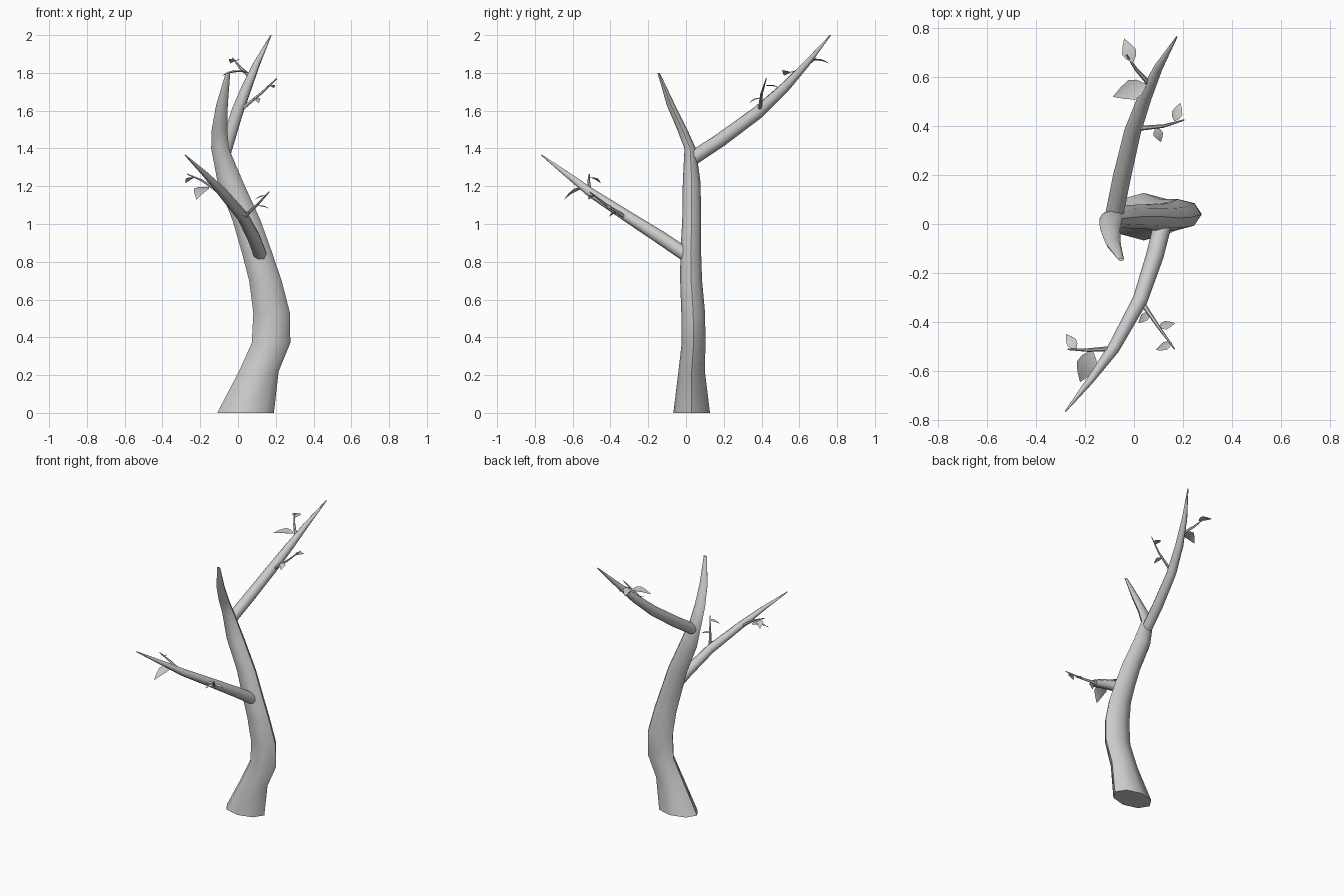
import bpy
import bmesh
import math
from mathutils import Vector

if "Cube" in bpy.data.objects:
    bpy.data.objects.remove(bpy.data.objects["Cube"], do_unlink=True)

grey = bpy.data.materials.new("bark_grey")
grey.use_nodes = True
grey.diffuse_color = (0.6, 0.6, 0.6, 1)
grey.node_tree.nodes["Principled BSDF"].inputs["Base Color"].default_value = (0.6, 0.6, 0.6, 1)


def finish(bm, name, angle):
    bmesh.ops.recalc_face_normals(bm, faces=bm.faces)
    mesh = bpy.data.meshes.new(name)
    bm.to_mesh(mesh)
    bm.free()
    mesh.materials.append(grey)
    ob = bpy.data.objects.new(name, mesh)
    bpy.context.collection.objects.link(ob)
    bpy.ops.object.select_all(action="DESELECT")
    ob.select_set(True)
    bpy.context.view_layer.objects.active = ob
    bpy.ops.object.shade_smooth_by_angle(angle=math.radians(angle))


def skin(name, rings, angle=50):
    """Bridge a list of rings of points and cap both ends."""
    bm = bmesh.new()
    loops = [[bm.verts.new(p) for p in ring] for ring in rings]
    n = len(loops[0])
    for a, b in zip(loops, loops[1:]):
        for i in range(n):
            j = (i + 1) % n
            bm.faces.new((a[i], a[j], b[j], b[i]))
    bm.faces.new(loops[0])
    bm.faces.new(loops[-1])
    finish(bm, name, angle)


def limb(name, points, radii, sides):
    """Tapered tube whose rings stand square to the path."""
    pts = [Vector(p) for p in points]
    rings = []
    for k, (p, r) in enumerate(zip(pts, radii)):
        d = (pts[min(k + 1, len(pts) - 1)] - pts[max(k - 1, 0)]).normalized()
        u = d.cross(Vector((0, 0, 1))).normalized()
        v = u.cross(d)
        turns = [math.tau * i / sides for i in range(sides)]
        rings.append([p + (u * math.cos(t) + v * math.sin(t)) * r for t in turns])
    skin(name, rings)


def leaf(name, base, tip, width):
    """Pointed leaf blade, creased along the midrib and drooping at the tip."""
    base, tip = Vector(base), Vector(tip)
    d = tip - base
    side = d.cross(Vector((0, 0, 1))).normalized()
    up = side.cross(d).normalized()
    bm = bmesh.new()
    rows = []
    for t, w in ((0, 0.05), (0.2, 0.75), (0.42, 1), (0.7, 0.6), (1, 0.02)):
        mid = base + d * t + up * width * 0.5 * t * (1 - t)
        half = side * w * width / 2
        lift = up * w * width * 0.12
        rows.append([bm.verts.new(p) for p in (mid - half + lift, mid, mid + half + lift)])
    for a, b in zip(rows, rows[1:]):
        for i in range(2):
            bm.faces.new((a[i], a[i + 1], b[i + 1], b[i]))
    finish(bm, name, 60)


# Trunk: z, centre x, centre y, half width, half depth
trunk = [
    (0.00, 0.04, 0.03, 0.15, 0.097),
    (0.22, 0.11, 0.03, 0.105, 0.07),
    (0.37, 0.175, 0.04, 0.102, 0.063),
    (0.53, 0.178, 0.038, 0.097, 0.063),
    (0.70, 0.145, 0.027, 0.086, 0.058),
    (0.85, 0.10, 0.025, 0.08, 0.055),
    (1.02, 0.045, 0.03, 0.074, 0.05),
    (1.22, -0.04, 0.03, 0.068, 0.047),
    (1.40, -0.095, 0.022, 0.047, 0.03),
    (1.50, -0.098, -0.02, 0.041, 0.027),
    (1.63, -0.085, -0.08, 0.031, 0.022),
    (1.80, -0.053, -0.145, 0.012, 0.006),
]
skin("trunk", [[(x + a * math.cos(math.tau * i / 8), y + b * math.sin(math.tau * i / 8), z)
                for i in range(8)] for z, x, y, a, b in trunk])

# Main branches
limb("front_branch",
     [(0.12, 0.01, 0.83), (0.085, -0.13, 0.925), (0.025, -0.31, 1.04),
      (-0.085, -0.51, 1.17), (-0.18, -0.64, 1.27), (-0.28, -0.765, 1.365)],
     [0.037, 0.036, 0.031, 0.025, 0.015, 0.003], 8)
limb("back_branch",
     [(-0.08, 0.04, 1.35), (-0.05, 0.19, 1.45), (-0.005, 0.38, 1.59),
      (0.045, 0.52, 1.72), (0.10, 0.64, 1.85), (0.175, 0.765, 2.0)],
     [0.037, 0.037, 0.034, 0.028, 0.018, 0.003], 8)

# Twigs
twigs = {
    "front_branch_inner_twig": [(0.025, -0.31, 1.03), (0.10, -0.42, 1.10), (0.165, -0.51, 1.17)],
    "front_branch_outer_twig": [(-0.10, -0.51, 1.17), (-0.19, -0.515, 1.23), (-0.27, -0.512, 1.265)],
    "back_branch_inner_twig": [(0.01, 0.39, 1.60), (0.12, 0.40, 1.69), (0.205, 0.425, 1.77)],
    "back_branch_outer_twig": [(0.065, 0.57, 1.78), (0.01, 0.63, 1.83), (-0.03, 0.69, 1.88)],
}
for name, path in twigs.items():
    limb(name, path, [0.011, 0.007, 0.003], 6)

# Leaves: base, tip, width
leaves = [
    ((0.065, -0.36, 1.06), (0.018, -0.405, 1.04), 0.035),
    ((0.10, -0.42, 1.095), (0.168, -0.405, 1.08), 0.035),
    ((0.155, -0.485, 1.15), (0.09, -0.515, 1.13), 0.035),
    ((-0.235, -0.512, 1.245), (-0.278, -0.45, 1.215), 0.045),
    ((-0.17, -0.515, 1.195), (-0.22, -0.645, 1.13), 0.085),
    ((0.09, 0.395, 1.665), (0.11, 0.335, 1.64), 0.04),
    ((0.165, 0.42, 1.73), (0.19, 0.495, 1.72), 0.045),
    ((0.05, 0.57, 1.80), (-0.085, 0.52, 1.785), 0.085),
    ((-0.005, 0.66, 1.865), (-0.04, 0.757, 1.85), 0.06),
]
for i, (base, tip, width) in enumerate(leaves):
    leaf(f"leaf_{i + 1}", base, tip, width)
